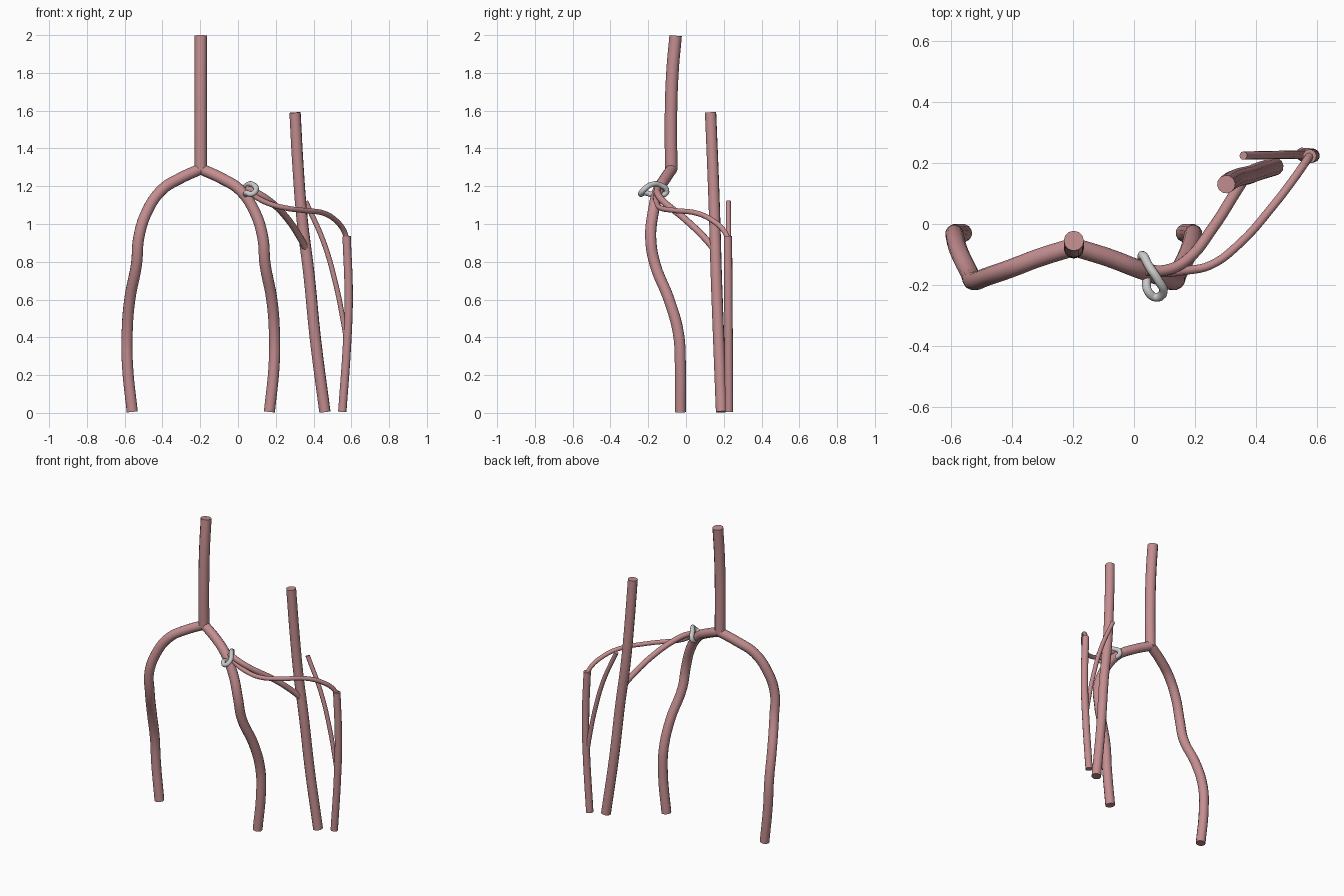
import bpy, math

pink = bpy.data.materials.new("vessel_pink")
pink.diffuse_color = (0.55, 0.27, 0.28, 1)


def tube(name, pts, r, mat=pink, closed=False):
    """Smooth capped 12-sided tube through the given points."""
    cu = bpy.data.curves.new(name, 'CURVE')
    cu.dimensions = '3D'
    cu.bevel_depth = r
    cu.bevel_resolution = 4
    cu.resolution_u = 5
    cu.use_fill_caps = True
    sp = cu.splines.new('BEZIER')
    sp.bezier_points.add(len(pts) - 1)
    for bp, p in zip(sp.bezier_points, pts):
        bp.co = p
        bp.handle_left_type = bp.handle_right_type = 'AUTO'
    sp.use_cyclic_u = closed
    ob = bpy.data.objects.new(name, cu)
    bpy.context.collection.objects.link(ob)
    if mat:
        cu.materials.append(mat)
    bpy.ops.object.select_all(action='DESELECT')
    ob.select_set(True)
    bpy.context.view_layer.objects.active = ob
    bpy.ops.object.convert(target='MESH')
    bpy.ops.object.shade_smooth_by_angle(angle=math.radians(40))
    return ob


# Main trunk
CX = -0.197
tube("trunk", [(CX, -0.055, 1.997), (CX, -0.072, 1.8), (CX, -0.08, 1.55),
               (CX, -0.078, 1.285)], 0.033)

# Two mirrored legs: offset from the trunk axis, y, z
leg = [(0, -0.075, 1.292), (0.113, -0.11, 1.24), (0.205, -0.145, 1.182),
       (0.283, -0.172, 1.07), (0.328, -0.187, 0.93), (0.34, -0.165, 0.79),
       (0.376, -0.09, 0.6), (0.39, -0.04, 0.42), (0.388, -0.03, 0.25),
       (0.363, -0.03, 0.005)]
for side, name in ((-1, "left_branch"), (1, "right_branch")):
    tube(name, [(CX + side * x, y, z) for x, y, z in leg], 0.03)

# Tall side vessel
tube("side_vessel", [(0.302, 0.13, 1.59), (0.318, 0.142, 1.3), (0.34, 0.152, 1.02),
                     (0.375, 0.16, 0.74), (0.41, 0.173, 0.39), (0.46, 0.188, 0.005)], 0.03)

# Outer vessel with its thin offshoot
tube("outer_vessel", [(0.575, 0.222, 0.935), (0.586, 0.224, 0.62), (0.577, 0.226, 0.36),
                      (0.552, 0.228, 0.005)], 0.0225)
tube("thin_offshoot", [(0.575, 0.227, 0.38), (0.555, 0.227, 0.5), (0.518, 0.227, 0.68),
                       (0.455, 0.226, 0.9), (0.358, 0.224, 1.12)], 0.0135)

# Connecting vessels from the ring to the side vessels
tube("thick_connector", [(0.04, -0.15, 1.19), (0.10, -0.152, 1.165), (0.17, -0.12, 1.12),
                         (0.26, -0.01, 1.03), (0.33, 0.10, 0.925), (0.365, 0.155, 0.86)], 0.018)
tube("thin_connector", [(0.05, -0.155, 1.18), (0.10, -0.16, 1.14), (0.165, -0.153, 1.108),
                        (0.25, -0.135, 1.085), (0.345, -0.065, 1.072), (0.46, 0.065, 1.055),
                        (0.525, 0.15, 1.012), (0.56, 0.2, 0.965), (0.575, 0.222, 0.925)], 0.014)

# Grey clamp ring
tube("clamp_ring", [(0.027, -0.102, 1.172), (0.05, -0.14, 1.207), (0.08, -0.185, 1.208),
                    (0.096, -0.222, 1.182), (0.072, -0.24, 1.158), (0.046, -0.22, 1.165),
                    (0.04, -0.175, 1.155), (0.03, -0.13, 1.152)], 0.0145, None, True)
